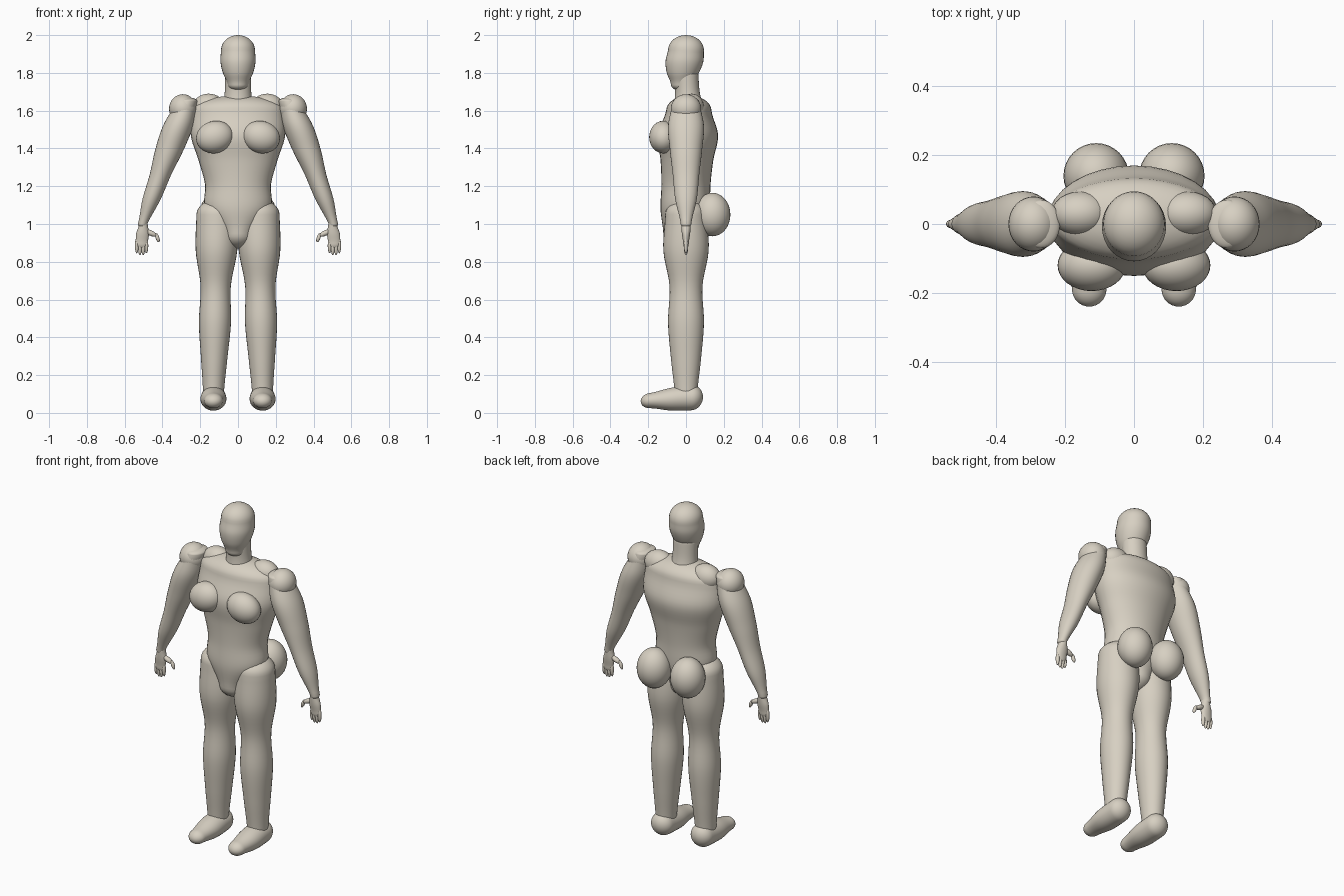
import bpy, bmesh, math
from mathutils import Matrix, Vector

SEGMENTS = 32
CAP_STEPS = 8
SPAN_STEPS = 6

if "Cube" in bpy.data.objects:
    bpy.data.objects.remove(bpy.data.objects["Cube"], do_unlink=True)

clay = bpy.data.materials.new("warm_grey_clay")
clay.use_nodes = True
clay_colour = (0.68, 0.63, 0.54, 1)
clay.diffuse_color = clay_colour
clay.node_tree.nodes["Principled BSDF"].inputs["Base Color"].default_value = clay_colour


def finish(name, bm, side):
    """Place the mesh on the chosen side and shade it smooth."""
    bmesh.ops.transform(bm, matrix=Matrix.Diagonal((side, 1, 1, 1)), verts=bm.verts[:])
    bmesh.ops.recalc_face_normals(bm, faces=bm.faces[:])
    for face in bm.faces:
        face.smooth = True
    mesh = bpy.data.meshes.new(name)
    bm.to_mesh(mesh)
    bm.free()
    mesh.materials.append(clay)
    obj = bpy.data.objects.new(name, mesh)
    bpy.context.collection.objects.link(obj)


def smooth_value(values, t):
    """Catmull-Rom value at t along evenly spaced values."""
    last = len(values) - 1
    i = min(int(t * last), last - 1)
    f = t * last - i
    p, q, r, s = (values[min(max(k, 0), last)] for k in range(i - 1, i + 3))
    return q + f / 2 * (r - p + f * (2 * p - 5 * q + 4 * r - s
                                     + f * (3 * (q - r) + s - p)))


def loft(name, start, end, widths, depths, start_cap, end_cap, side=1):
    """Elliptical body between two points, closed by rounded caps."""
    start, end = Vector(start), Vector(end)
    along = (end - start).normalized()
    upright = abs(along.z) > abs(along.y)
    depth_axis = Vector((0, 0, 1))
    if upright:
        depth_axis = Vector((0, 1, 0))
        along = Vector((0, 0, math.copysign(1, along.z)))

    # Each section holds its centre, width and depth
    sections = []
    for k in range(1, CAP_STEPS):
        a = math.pi / 2 * k / CAP_STEPS
        sections.append((start - along * start_cap * math.cos(a),
                         widths[0] * math.sin(a), depths[0] * math.sin(a)))
    spans = SPAN_STEPS * (len(widths) - 1)
    for k in range(spans + 1):
        t = k / spans
        sections.append((start.lerp(end, t),
                         smooth_value(widths, t), smooth_value(depths, t)))
    for k in range(1, CAP_STEPS):
        a = math.pi / 2 * k / CAP_STEPS
        sections.append((end + along * end_cap * math.sin(a),
                         widths[-1] * math.cos(a), depths[-1] * math.cos(a)))

    bm = bmesh.new()
    rings = []
    for centre, width, depth in sections:
        ring = []
        for i in range(SEGMENTS):
            a = math.tau * i / SEGMENTS
            offset = Vector((width * math.cos(a), 0, 0)) + depth_axis * depth * math.sin(a)
            ring.append(bm.verts.new(centre + offset))
        rings.append(ring)
    for low, high in zip(rings, rings[1:]):
        for i in range(SEGMENTS):
            bm.faces.new((low[i - 1], low[i], high[i], high[i - 1]))

    # Poles close both caps
    for ring, pole in ((rings[0], start - along * start_cap),
                       (rings[-1], end + along * end_cap)):
        tip = bm.verts.new(pole)
        for i in range(SEGMENTS):
            bm.faces.new((ring[i - 1], ring[i], tip))
    finish(name, bm, side)


def ellipsoid(name, centre, radii, side=1, tilt=0):
    bm = bmesh.new()
    bmesh.ops.create_uvsphere(bm, u_segments=SEGMENTS, v_segments=SEGMENTS // 2, radius=1)
    matrix = (Matrix.Translation(centre)
              @ Matrix.Rotation(math.radians(tilt), 4, "Y")
              @ Matrix.Diagonal((*radii, 1)))
    bmesh.ops.transform(bm, matrix=matrix, verts=bm.verts[:])
    finish(name, bm, side)


# Head and neck
loft("head", start=(0, -.025, 1.74), end=(0, 0, 1.92),
     widths=(.055, .08, .093, .09), depths=(.055, .085, .1, .095),
     start_cap=.035, end_cap=.08)
loft("neck", start=(0, .015, 1.6), end=(0, 0, 1.8),
     widths=(.08, .07, .07), depths=(.08, .065, .065),
     start_cap=.01, end_cap=.01)

# Torso, rounded into the shoulders and pelvis
loft("torso", start=(0, -.01, .95), end=(0, .015, 1.6),
     widths=(.09, .175, .175, .21, .25, .24),
     depths=(.11, .13, .13, .14, .16, .12),
     start_cap=.08, end_cap=.08)

for label, side in (("left", 1), ("right", -1)):
    # Rounded masses on the torso
    ellipsoid(label + "_trapezius", centre=(.155, .03, 1.62),
              radii=(.085, .065, .07), side=side)
    ellipsoid(label + "_breast", centre=(.123, -.12, 1.46),
              radii=(.1, .075, .085), side=side, tilt=15)
    ellipsoid(label + "_buttock", centre=(.11, .14, 1.05),
              radii=(.095, .095, .115), side=side)

    # Leg and foot
    loft(label + "_leg", start=(.13, 0, .1), end=(.11, 0, 1.05),
         widths=(.055, .07, .085, .08, .11, .11),
         depths=(.06, .08, .095, .087, .12, .11),
         start_cap=.05, end_cap=.08, side=side)
    loft(label + "_foot", start=(.13, .03, .08), end=(.13, -.19, .065),
         widths=(.066, .068, .05), depths=(.066, .06, .04),
         start_cap=.06, end_cap=.05, side=side)

    # Shoulder and arm
    ellipsoid(label + "_shoulder", centre=(.292, 0, 1.61),
              radii=(.073, .08, .077), side=side)
    loft(label + "_arm", start=(.27, 0, 1.65), end=(.505, 0, 1),
         widths=(.055, .08, .075, .057, .048, .025),
         depths=(.07, .095, .085, .07, .057, .028),
         start_cap=.02, end_cap=.02, side=side)

    # Hand with four fingers and a thumb
    loft(label + "_palm", start=(.5, 0, 1), end=(.51, 0, .9),
         widths=(.022, .034, .032), depths=(.025, .022, .015),
         start_cap=.02, end_cap=.03, side=side)
    for i in range(4):
        middle = i in (1, 2)
        ellipsoid(f"{label}_finger_{i + 1}",
                  centre=(.485 + .017 * i, 0, .875 if middle else .885),
                  radii=(.01, .011, .04), side=side)
    ellipsoid(label + "_thumb_base", centre=(.462, 0, .952),
              radii=(.035, .015, .014), side=side, tilt=-25)
    ellipsoid(label + "_thumb_tip", centre=(.427, 0, .928),
              radii=(.01, .011, .026), side=side, tilt=20)
